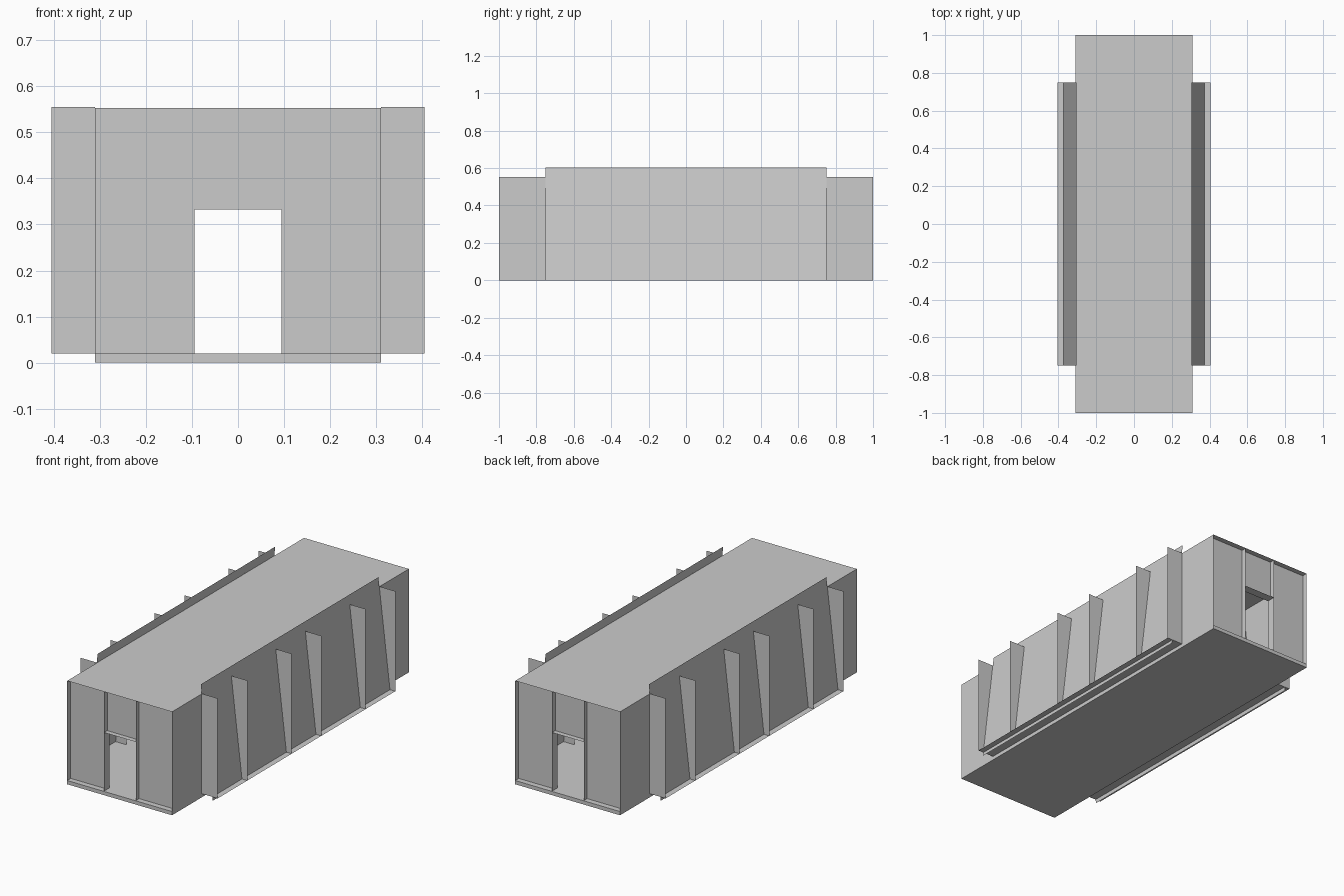
import bpy

if "Cube" in bpy.data.objects:
    bpy.data.objects.remove(bpy.data.objects["Cube"])

# Key sizes
W, L, BAY, OUT = 0.31, 1.0, 0.75, 0.405
FLOOR, ROOF, FIN_TOP = 0.02, 0.553, 0.555
DOOR_X, DOOR_Z = 0.094, 0.333
PANEL_Y = 0.97


def mesh(name, verts, faces):
    me = bpy.data.meshes.new(name)
    me.from_pydata(verts, [], faces)
    me.update()
    ob = bpy.data.objects.new(name, me)
    bpy.context.collection.objects.link(ob)
    return ob


def sheet(name, a, b, c, d):
    return mesh(name, [a, b, c, d], [(0, 1, 2, 3)])


def wall_x(name, x, y0, y1, z0, z1):
    return sheet(name, (x, y0, z0), (x, y1, z0), (x, y1, z1), (x, y0, z1))


def wall_y(name, y, x0, x1, z0, z1):
    return sheet(name, (x0, y, z0), (x1, y, z0), (x1, y, z1), (x0, y, z1))


def level(name, z, x0, x1, y0, y1):
    return sheet(name, (x0, y0, z), (x1, y0, z), (x1, y1, z), (x0, y1, z))


# Floor slab and thin flat roof
bpy.ops.mesh.primitive_cube_add(size=1, location=(0, 0, FLOOR / 2))
slab = bpy.context.object
slab.name = "floor_slab"
slab.scale = (2 * W, 2 * L, FLOOR)
level("roof", ROOF, -W, W, -L, L)

for s, side in ((1, "right"), (-1, "left")):
    # Leaning bay wall, rising past the roof
    sheet(side + "_leaning_wall", (s * 0.376, -BAY, 0), (s * 0.376, BAY, 0),
          (s * 0.305, BAY, 0.603), (s * 0.305, -BAY, 0.603))
    # Bay floor ledge
    level(side + "_bay_ledge", FLOOR, s * W, s * OUT, -BAY, BAY)
    # Upright fins through the leaning wall
    for i, y in enumerate((-0.75, -0.5, -0.125, 0.125, 0.5, 0.75)):
        wall_y(f"{side}_fin_{i}", y, s * W, s * OUT, FLOOR, FIN_TOP)

for t, end in ((-1, "front"), (1, "back")):
    p, f0, f1 = t * PANEL_Y, t * 0.997, t * 0.95
    # Transom over the doorway, lintel board
    wall_y(end + "_transom", p, -DOOR_X, DOOR_X, DOOR_Z, ROOF)
    level(end + "_lintel", DOOR_Z, -DOOR_X, DOOR_X, f0, f1)
    for s, side in ((1, "right"), (-1, "left")):
        # Straight side wall, recessed end panel and door post
        wall_x(f"{end}_{side}_side_wall", s * W, t * BAY, t * L, FLOOR, ROOF)
        wall_y(f"{end}_{side}_panel", p, s * DOOR_X, s * W, FLOOR, ROOF)
        wall_x(f"{end}_{side}_door_post", s * DOOR_X, f0, f1, FLOOR, ROOF)
